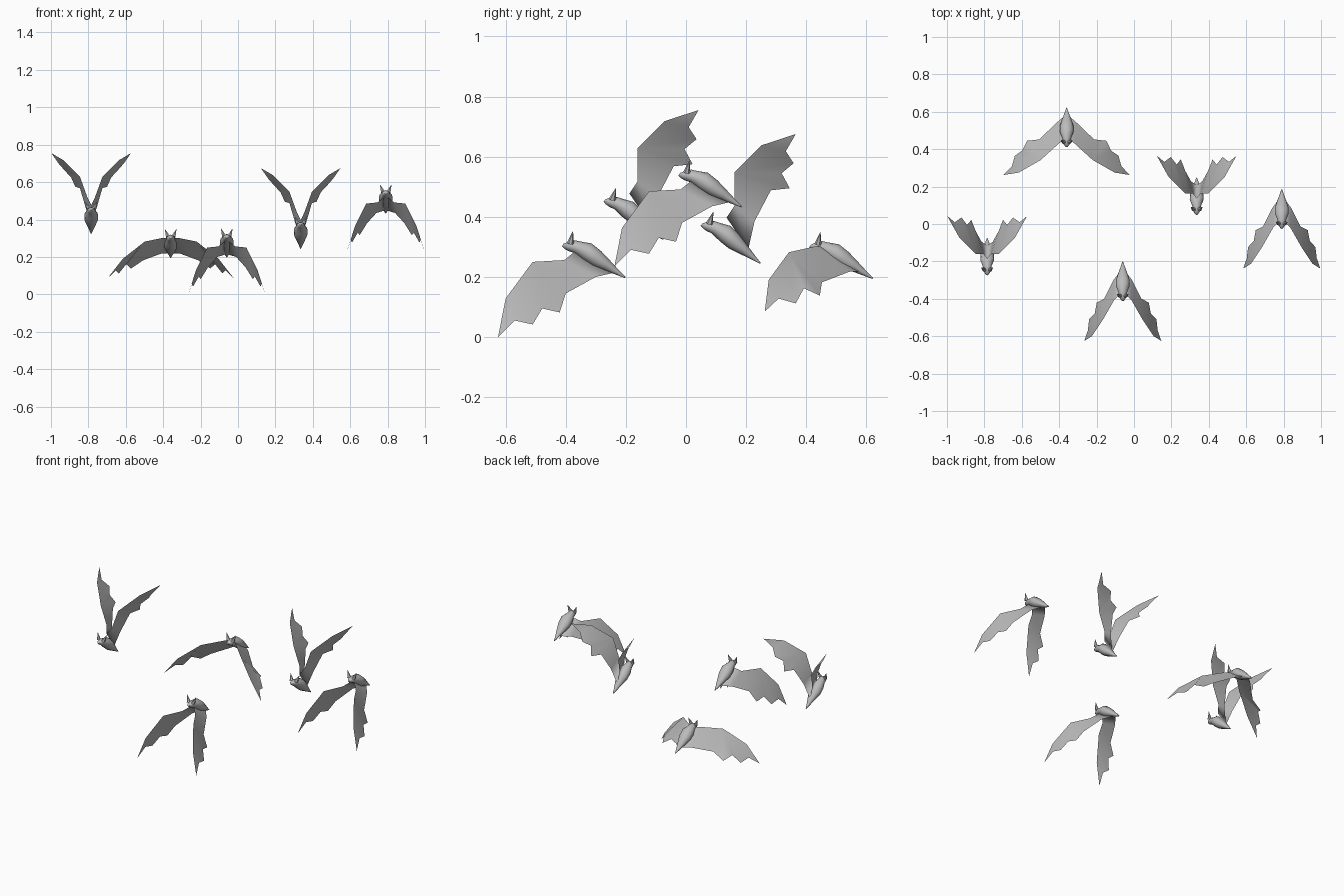
import bpy, bmesh, math
from mathutils import Vector, Matrix

if "Cube" in bpy.data.objects:
    bpy.data.objects.remove(bpy.data.objects["Cube"])

grey = bpy.data.materials.new("bat_grey")
grey.diffuse_color = (0.5, 0.5, 0.5, 1)
grey.use_nodes = True
grey.node_tree.nodes["Principled BSDF"].inputs["Base Color"].default_value = grey.diffuse_color


def finish(name, bm, location, mirror=False, rot=0.0):
    me = bpy.data.meshes.new(name)
    bm.to_mesh(me)
    bm.free()
    me.materials.append(grey)
    ob = bpy.data.objects.new(name, me)
    bpy.context.collection.objects.link(ob)
    ob.location = location
    ob.rotation_euler.x = rot
    if mirror:
        ob.modifiers.new("mirror", 'MIRROR').merge_threshold = 0.0005
    bpy.ops.object.select_all(action='DESELECT')
    ob.select_set(True)
    bpy.context.view_layer.objects.active = ob
    bpy.ops.object.shade_smooth_by_angle(angle=math.radians(40))
    return ob


# Body stations from nose to tail: y, z, half width, half height
BODY = [(-.410, .306, .006, .005), (-.396, .306, .016, .015), (-.380, .304, .021, .021),
        (-.362, .299, .024, .022), (-.330, .285, .037, .031), (-.297, .261, .036, .029),
        (-.262, .238, .024, .019), (-.228, .215, .011, .009), (-.202, .198, .002, .002)]
PIVOT = Vector((0, -.30, .265))


def body(location, pitch):
    bm = bmesh.new()
    up, n, rings = Vector((0, .52, .85)), 12, []
    for y, z, w, h in BODY:
        c = Vector((0, y, z)) - PIVOT
        rings.append([bm.verts.new(c + Vector((w * math.cos(2 * math.pi * k / n), 0, 0))
                                   + up * h * math.sin(2 * math.pi * k / n)) for k in range(n)])
    for a, b in zip(rings, rings[1:]):
        for k in range(n):
            bm.faces.new((a[k], a[(k + 1) % n], b[(k + 1) % n], b[k]))
    bm.faces.new(rings[0])
    bm.faces.new(rings[-1])
    bmesh.ops.recalc_face_normals(bm, faces=bm.faces[:])
    finish("body", bm, Vector(location) + PIVOT, rot=pitch)


def ears(location, pitch):
    bm = bmesh.new()
    base, tip = Vector((.015, -.384, .312)), Vector((.031, -.376, .352))
    d = tip - base
    m = Matrix.Translation((base + tip) / 2 - PIVOT) @ d.to_track_quat('Z', 'Y').to_matrix().to_4x4()
    bmesh.ops.create_cone(bm, cap_ends=True, segments=6, radius1=.012, radius2=.0005,
                          depth=d.length, matrix=m)
    finish("ears", bm, Vector(location) + PIVOT, mirror=True, rot=pitch)


# Wing outlines: shoulder, elbow, wrist, finger, tip, six trailing points, rear root
LOWERED = [(0, -.36, .292), (.045, -.405, .256), (.105, -.51, .25), (.165, -.60, .128),
           (.206, -.625, .0), (.187, -.57, .055), (.180, -.51, .042), (.150, -.478, .095),
           (.139, -.42, .082), (.10, -.40, .145), (.05, -.30, .20), (0, -.235, .215)]
SPREAD = [(0, -.363, .305), (.04, -.391, .305), (.139, -.481, .285), (.256, -.548, .193),
          (.338, -.561, .088), (.293, -.515, .131), (.277, -.458, .115), (.238, -.431, .165),
          (.212, -.378, .141), (.147, -.371, .185), (.05, -.278, .221), (0, -.235, .222)]
RAISED = [(0, -.322, .34), (.02, -.295, .381), (.06, -.295, .491), (.150, -.205, .581),
          (.213, -.092, .618), (.173, -.125, .561), (.138, -.099, .521), (.107, -.139, .488),
          (.085, -.112, .438), (.060, -.175, .431), (.030, -.229, .328), (0, -.25, .235)]
FACES = [(0, 1, 10, 11), (1, 9, 10), (1, 2, 9), (2, 8, 9), (2, 7, 8),
         (2, 6, 7), (2, 3, 6), (3, 5, 6), (3, 4, 5)]


def wings(location, outline):
    bm = bmesh.new()
    vs = [bm.verts.new(p) for p in outline]
    for f in FACES:
        bm.faces.new([vs[i] for i in reversed(f)])
    bmesh.ops.recalc_face_normals(bm, faces=bm.faces[:])
    if sum((f.normal.z * f.calc_area() for f in bm.faces)) < 0:
        bmesh.ops.reverse_faces(bm, faces=bm.faces[:])
    finish("wings", bm, location, mirror=True)


# The flock: position, wing pose, body pitch
tilt = math.radians(-6)
FLOCK = [((-.06, 0, 0), LOWERED, 0), ((.79, .387, .235), LOWERED, 0),
         ((-.36, .823, -.003), SPREAD, 0),
         ((.335, .457, .057), RAISED, tilt), ((-.785, .134, .137), RAISED, tilt)]
for place, pose, pitch in FLOCK:
    body(place, pitch)
    ears(place, pitch)
    wings(place, pose)
